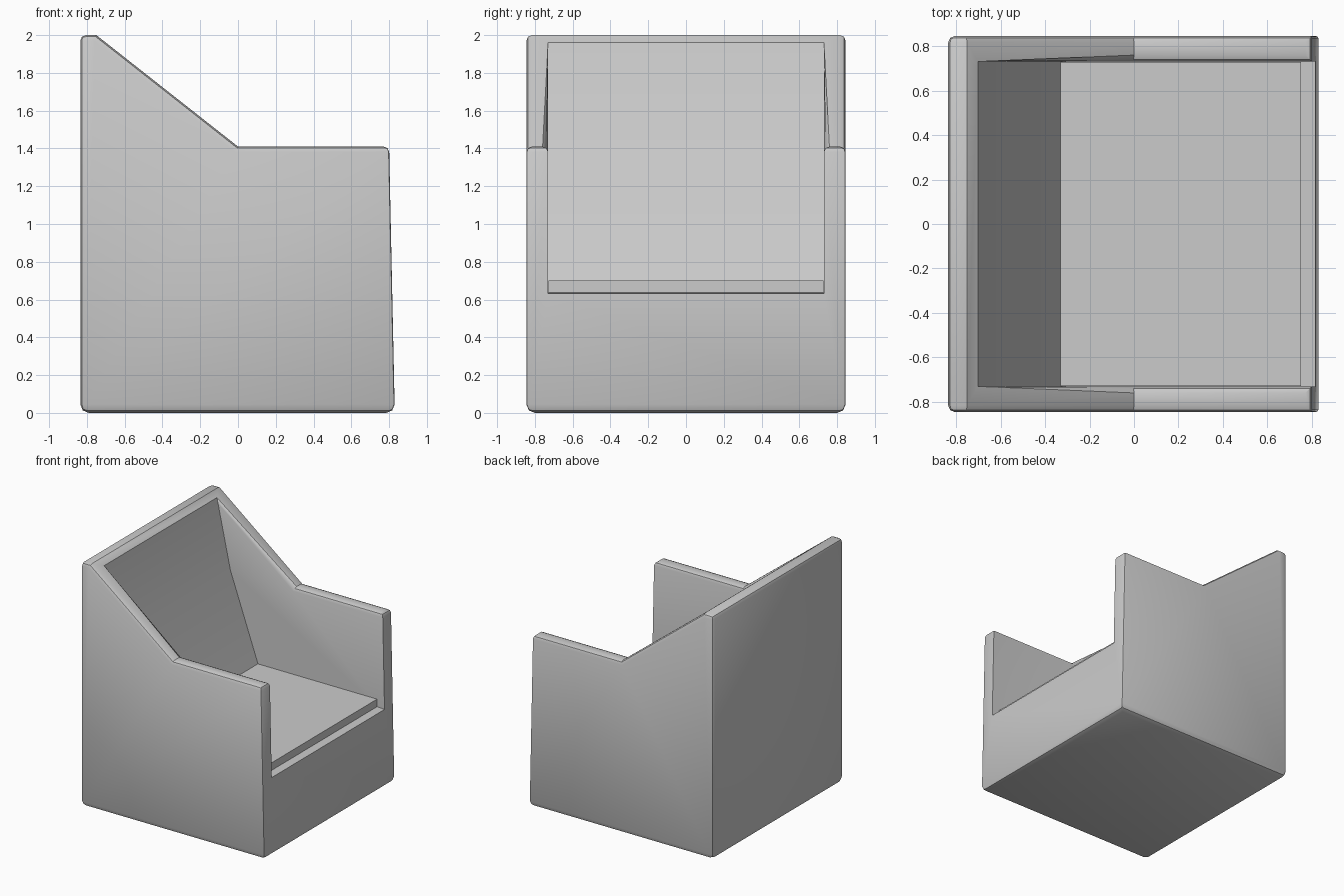
import bpy, bmesh, math

if "Cube" in bpy.data.objects:
    bpy.data.objects.remove(bpy.data.objects["Cube"])


def prism(name, profile, half_width):
    """Extrude a closed x-z profile symmetrically along y."""
    bm = bmesh.new()
    face = bm.faces.new([bm.verts.new((x, -half_width, z)) for x, z in profile])
    ext = bmesh.ops.extrude_face_region(bm, geom=[face])["geom"]
    for v in ext:
        if isinstance(v, bmesh.types.BMVert):
            v.co.y = half_width
    bmesh.ops.recalc_face_normals(bm, faces=bm.faces)
    me = bpy.data.meshes.new(name)
    bm.to_mesh(me)
    bm.free()
    ob = bpy.data.objects.new(name, me)
    bpy.context.collection.objects.link(ob)
    return ob


def activate(ob):
    bpy.ops.object.select_all(action='DESELECT')
    bpy.context.view_layer.objects.active = ob
    ob.select_set(True)


# Outer shell: high back falling to level arms, front leaning slightly
body = prism("armchair_shell", [(-.835, 0), (.83, 0), (.80, 1.41), (0, 1.41),
                                (-.75, 2), (-.835, 2)], .845)

# Seat opening with a reclined, slightly folded backrest
cutter = prism("seat_opening_cutter", [(-.71, 2.2), (1, 2.2), (1, .618), (.75, .638),
                                       (-.308, .638), (-.58, 1.40), (-.71, 2.0)], .73)
cutter.hide_render = True
activate(body)
cut = body.modifiers.new("seat_opening", 'BOOLEAN')
cut.operation = 'DIFFERENCE'
cut.solver = 'EXACT'
cut.object = cutter
bpy.ops.object.modifier_apply(modifier=cut.name)
bpy.data.objects.remove(cutter)

# Round only the outward edges: bottom strongest, rims softer, front finest
bm = bmesh.new()
bm.from_mesh(body.data)
weight = bm.edges.layers.float.new("bevel_weight_edge")
for e in bm.edges:
    if len(e.link_faces) != 2 or not e.is_convex or e.calc_face_angle() < math.radians(25):
        continue
    a, b = e.verts[0].co, e.verts[1].co
    c = (a + b) / 2
    along_y = abs(a.y - b.y) > .05
    if c.z < .02:
        e[weight] = 1
    elif c.x > .79 and not along_y:
        e[weight] = .25 if abs(c.y) > .8 else 0
    elif along_y and (c.z < 1 or (c.z > 1.9 and c.x > -.8)):
        e[weight] = 0
    else:
        e[weight] = .65
bm.to_mesh(body.data)
bm.free()
bev = body.modifiers.new("rounded_edges", 'BEVEL')
bev.limit_method = 'WEIGHT'
bev.width = .045
bev.segments = 2
bpy.ops.object.modifier_apply(modifier=bev.name)
bpy.ops.object.shade_smooth_by_angle(angle=math.radians(30))

# Seat cushion tucked into the backrest
cushion = prism("seat_cushion", [(-.4, .60), (.75, .60), (.75, .70), (-.4, .70)], .729)
